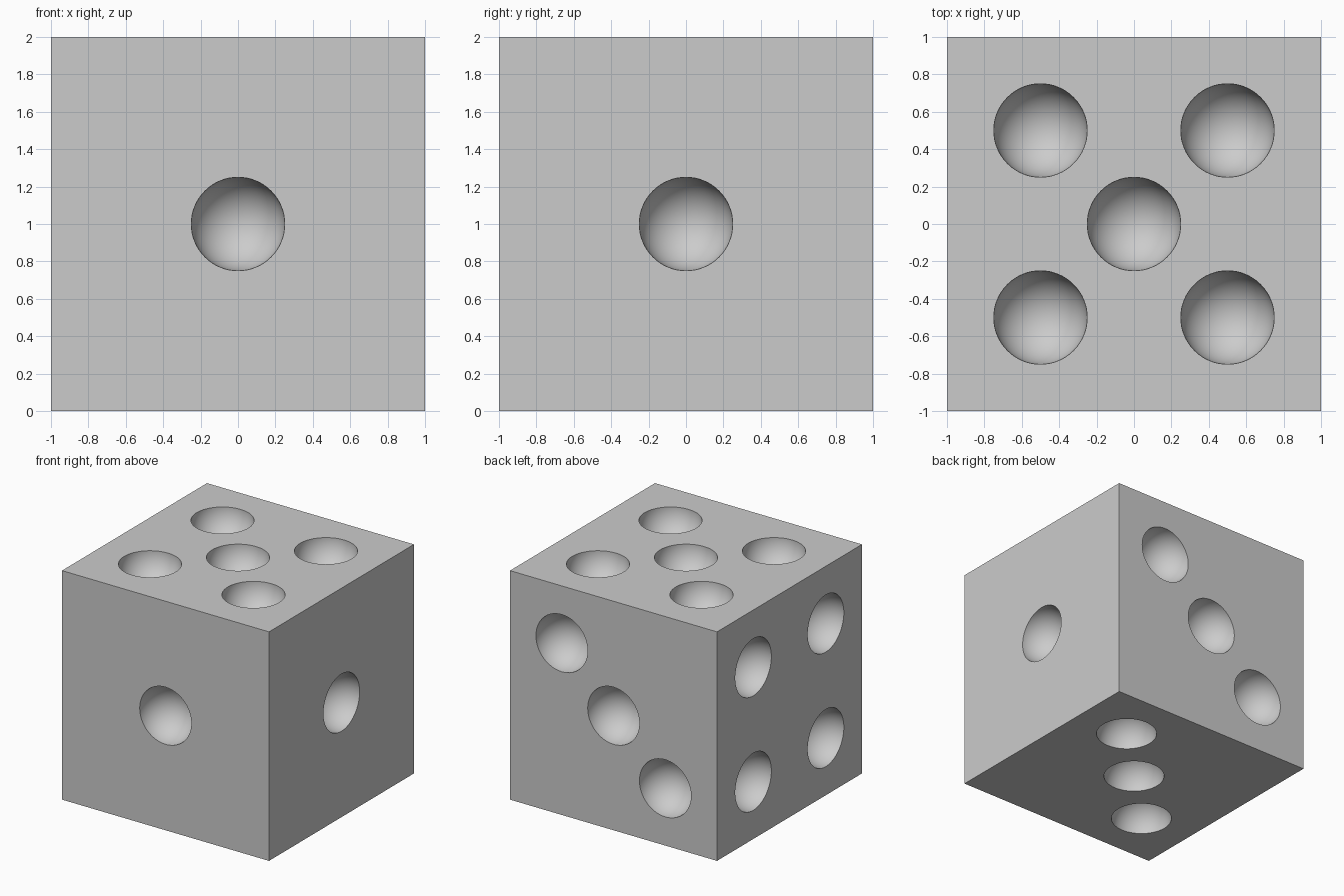
import bpy
import math
from mathutils import Vector

if "Cube" in bpy.data.objects:
    bpy.data.objects.remove(bpy.data.objects["Cube"], do_unlink=True)

PIP_RADIUS = 0.25
H = 0.5  # pip offset from the face centre

# Single plain grey
grey = bpy.data.materials.new("light_grey")
grey.use_nodes = True
colour = (0.6, 0.6, 0.6, 1)
grey.diffuse_color = colour
grey.node_tree.nodes["Principled BSDF"].inputs["Base Color"].default_value = colour

# Die body
bpy.ops.mesh.primitive_cube_add(size=2, location=(0, 0, 1))
die = bpy.context.object
die.name = "die_body"
die.data.materials.append(grey)

# Pip positions on each face, relative to the die centre
corners = [(a, b) for a in (-H, H) for b in (-H, H)]
diagonal = [(-H, -H), (0, 0), (H, H)]
pips = [(0, -1, 0), (1, 0, 0), (0, 0, 1)]             # front, +x side, top centre
pips += [(a, b, 1) for a, b in corners]               # top corners
pips += [(-1, a, b) for a, b in corners]              # -x side, four
pips += [(a, 1, b) for a, b in diagonal]              # back, three
pips += [(a, b, -1) for a, b in diagonal]             # underside, three


def face_direction(p):
    """Outward direction of the face that holds the pip."""
    return Vector([math.trunc(c) for c in p])


# Spherical cutters, poles along the face direction
cutters = []
for p in pips:
    turn = face_direction(p).to_track_quat('Z', 'Y').to_euler()
    bpy.ops.mesh.primitive_uv_sphere_add(
        segments=64, ring_count=33, radius=PIP_RADIUS,
        location=Vector(p) + Vector((0, 0, 1)), rotation=turn)
    cutter = bpy.context.object
    cutter.data.materials.append(grey)
    cutters.append(cutter)

bpy.ops.object.select_all(action='DESELECT')
for c in cutters:
    c.select_set(True)
bpy.context.view_layer.objects.active = cutters[0]
bpy.ops.object.join()
cutter = bpy.context.object
cutter.name = "pip_cutter"
cutter.hide_render = True

# Scoop the pips out of the body
scoop = die.modifiers.new("scoop_pips", 'BOOLEAN')
scoop.operation = 'DIFFERENCE'
scoop.solver = 'EXACT'
scoop.object = cutter
bpy.ops.object.select_all(action='DESELECT')
die.select_set(True)
bpy.context.view_layer.objects.active = die
bpy.ops.object.modifier_apply(modifier=scoop.name)
bpy.data.objects.remove(cutter, do_unlink=True)
bpy.ops.object.shade_smooth_by_angle(angle=math.radians(30))
